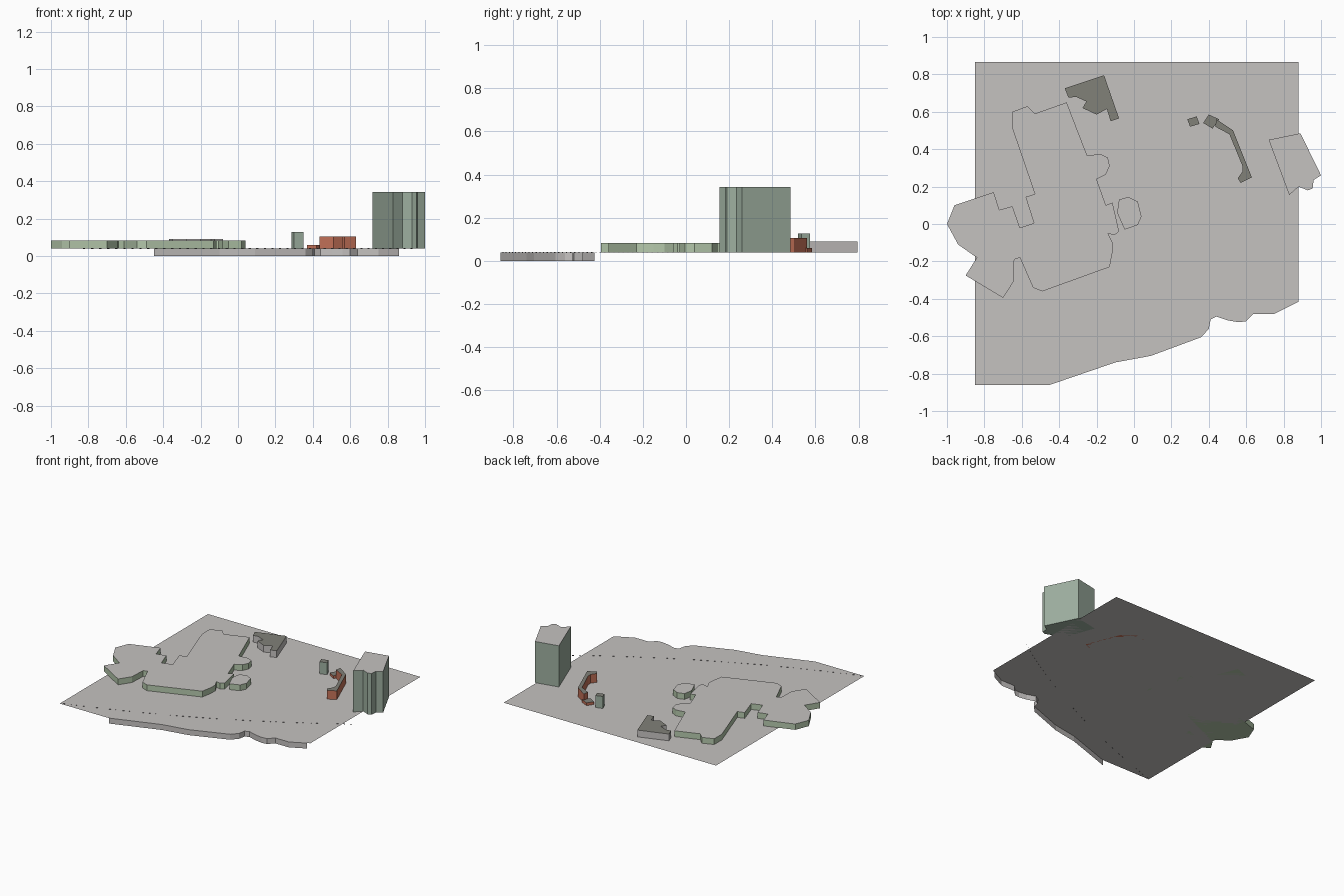
import bpy
import bmesh
from mathutils import Vector

cube = bpy.data.objects.get("Cube")
if cube:
    bpy.data.objects.remove(cube, do_unlink=True)

GROUND_Z = 0.04


def material(name, colour):
    mat = bpy.data.materials.new(name)
    mat.use_nodes = True
    rgba = (*colour, 1)
    mat.diffuse_color = rgba
    shader = next(n for n in mat.node_tree.nodes if n.type == 'BSDF_PRINCIPLED')
    shader.inputs["Base Color"].default_value = rgba
    shader.inputs["Roughness"].default_value = 0.9
    return mat


pale_grey = material("pale grey", (.56, .54, .53))
pale_green = material("pale green", (.46, .58, .41))
sage_green = material("sage green", (.34, .43, .35))
brick_red = material("brick red", (.56, .17, .1))
dark_roof = material("dark roof grey", (.22, .22, .19))
line_grey = material("line grey", (.1, .1, .1))


def finish(name, bm, *mats):
    mesh = bpy.data.meshes.new(name)
    bm.to_mesh(mesh)
    bm.free()
    for mat in mats:
        mesh.materials.append(mat)
    obj = bpy.data.objects.new(name, mesh)
    bpy.context.collection.objects.link(obj)
    return obj


def building(name, outline, top, wall, roof):
    """Extrude a footprint; upward faces take the roof colour."""
    bm = bmesh.new()
    base = bm.faces.new([bm.verts.new((x, y, GROUND_Z)) for x, y in outline])
    grown = bmesh.ops.extrude_face_region(bm, geom=[base], use_keep_orig=True)
    for item in grown["geom"]:
        if isinstance(item, bmesh.types.BMVert):
            item.co.z = top
    bmesh.ops.recalc_face_normals(bm, faces=bm.faces[:])
    for face in bm.faces:
        face.material_index = int(face.normal.z > .5)
    return finish(name, bm, wall, roof)


# Ground sheet with an irregular front edge
shore = [(-.45, -.86), (-.1, -.74), (.09, -.705), (.36, -.605), (.4, -.56),
         (.41, -.51), (.44, -.495), (.5, -.515), (.56, -.525), (.6, -.52),
         (.64, -.48), (.75, -.48), (.86, -.425)]
corners = [(.88, -.415), (.88, .865), (-.85, .865), (-.85, -.86)]
bm = bmesh.new()
bm.faces.new([bm.verts.new((x, y, GROUND_Z)) for x, y in shore + corners])
finish("ground", bm, pale_grey)

# Wall hanging below the front edge
bm = bmesh.new()
columns = [[bm.verts.new((x, y, z)) for z in (0, GROUND_Z)] for x, y in shore]
for (low_a, high_a), (low_b, high_b) in zip(columns, columns[1:]):
    bm.faces.new((low_a, low_b, high_b, high_a))
finish("shore_wall", bm, pale_grey)

# Large low building, clockwise from its back corner
building("low_main_building", [
    (-.65, .6), (-.57, .63), (-.53, .59), (-.36, .65), (-.25, .365),
    (-.18, .375), (-.14, .355), (-.13, .31), (-.15, .265), (-.2, .24),
    (-.15, .1), (-.115, .115), (-.08, -.04), (-.105, -.06), (-.14, -.05),
    (-.115, -.1), (-.115, -.15), (-.13, -.23), (-.49, -.36), (-.54, -.34),
    (-.61, -.18), (-.64, -.19), (-.645, -.31), (-.7, -.395), (-.9, -.275),
    (-.84, -.18), (-.94, -.11), (-1, 0), (-.96, .1), (-.75, .17),
    (-.72, .075), (-.65, .095), (-.61, -.02), (-.535, .005), (-.58, .145),
    (-.53, .16), (-.65, .51)], .083, pale_green, pale_grey)

building("low_side_pavilion", [
    (-.08, .13), (-.03, .145), (.02, .12), (.04, .04), (.02, -.005),
    (-.05, -.03), (-.09, .06)], .083, pale_green, pale_grey)

# Tall block at the left edge
building("tower", [
    (.72, .45), (.89, .485), (1, .26), (.96, .235), (.955, .19),
    (.93, .18), (.88, .2), (.83, .155)], .343, sage_green, pale_grey)

# Dark-roofed buildings at the back
building("notched_building", [
    (-.37, .725), (-.16, .795), (-.08, .565), (-.125, .55), (-.145, .615),
    (-.2, .585), (-.275, .62), (-.255, .655), (-.31, .68), (-.35, .675)],
    .09, pale_grey, dark_roof)
building("small_block", [
    (.285, .56), (.335, .575), (.35, .535), (.3, .52)],
    .128, sage_green, dark_roof)
building("brick_wing", [
    (.44, .56), (.53, .5), (.63, .25), (.57, .22), (.555, .245),
    (.58, .28), (.58, .31), (.51, .48), (.435, .52)],
    .105, brick_red, dark_roof)
building("brick_annex", [
    (.4, .585), (.455, .56), (.42, .51), (.37, .54)],
    .06, brick_red, dark_roof)

# Fine dashed line crossing the ground on a shallow curve
start, bend, end = Vector((-.83, -.85)), Vector((.13, -.54)), Vector((.96, .01))
bm = bmesh.new()
count = 44
for i in range(count):
    ends = []
    for t in (i / count, (i + .3) / count):
        p = start * (1 - t) ** 2 + bend * 2 * t * (1 - t) + end * t * t
        ends.append([bm.verts.new((*p, GROUND_Z + dz)) for dz in (-.002, .002)])
    (a, b), (c, d) = ends
    bm.faces.new((a, c, d, b))
finish("dashed_line", bm, line_grey)
